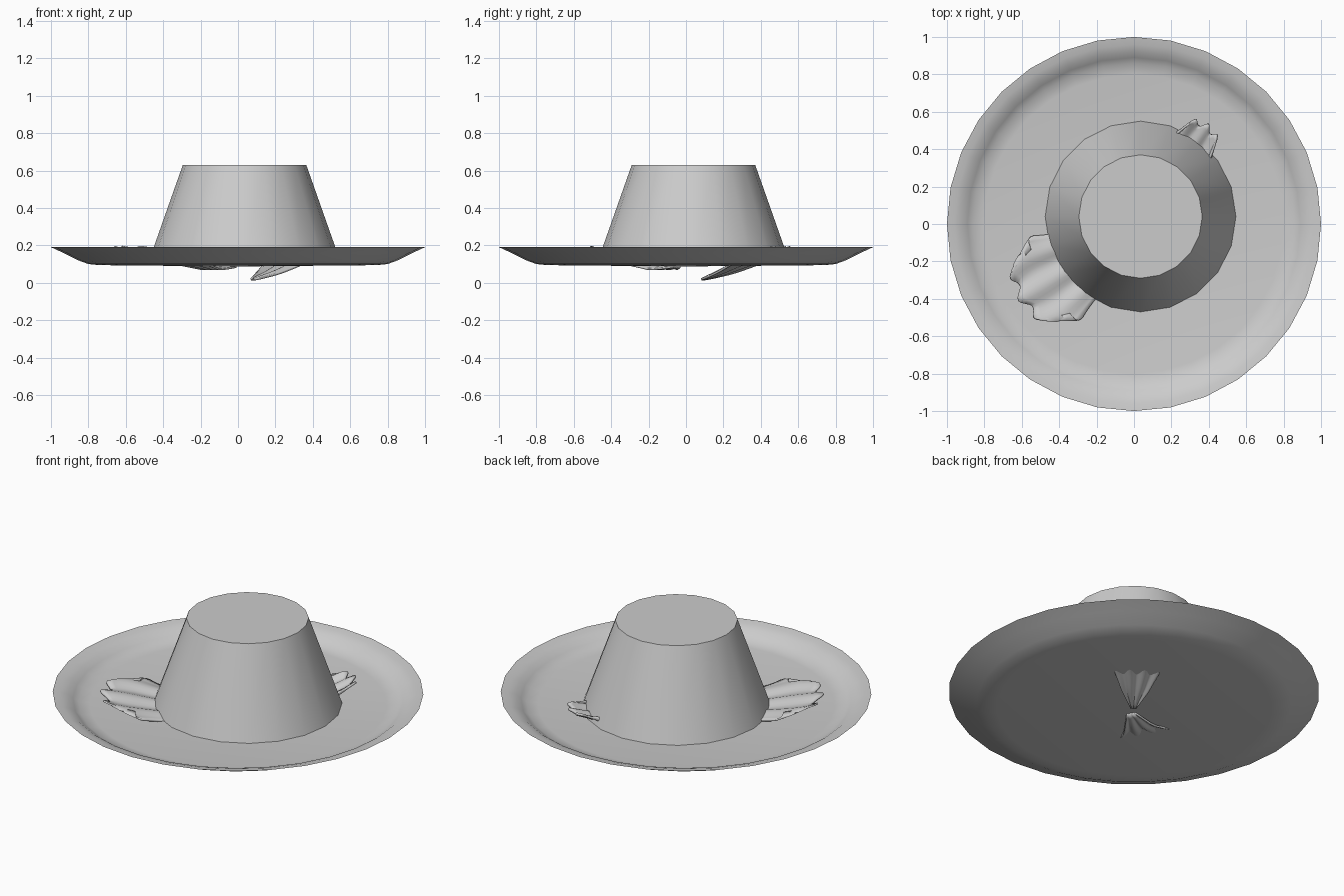
import bpy, bmesh, math
from mathutils import Vector

if "Cube" in bpy.data.objects:
    bpy.data.objects.remove(bpy.data.objects["Cube"])


def make_object(name, bm, angle=40):
    bmesh.ops.recalc_face_normals(bm, faces=bm.faces)
    mesh = bpy.data.meshes.new(name)
    bm.to_mesh(mesh)
    bm.free()
    ob = bpy.data.objects.new(name, mesh)
    bpy.context.collection.objects.link(ob)
    bpy.ops.object.select_all(action='DESELECT')
    ob.select_set(True)
    bpy.context.view_layer.objects.active = ob
    bpy.ops.object.shade_smooth_by_angle(angle=math.radians(angle))
    return ob


def lathe(name, profile, sides, centre=(0, 0), angle=40):
    bm = bmesh.new()
    verts = [bm.verts.new((r, 0, z)) for r, z in profile]
    edges = [bm.edges.new(p) for p in zip(verts, verts[1:])]
    bmesh.ops.spin(bm, geom=verts + edges, axis=(0, 0, 1), cent=(0, 0, 0),
                   steps=sides, angle=math.tau)
    bmesh.ops.remove_doubles(bm, verts=bm.verts, dist=1e-4)
    bmesh.ops.translate(bm, verts=bm.verts, vec=(*centre, 0))
    return make_object(name, bm, angle)


def interp(table, t):
    for (a, p), (b, q) in zip(table, table[1:]):
        if t <= b:
            return p + (q - p) * (t - a) / (b - a)
    return table[-1][1]


# Ruffled leaf: a fan-shaped grid with lengthwise pleats and a lobed end
def leaf(name, start, end, widths, heights, pleat, thickness):
    nu, nv = 18, 24
    a, b = Vector(start), Vector(end)
    side = Vector((-(b - a).y, (b - a).x)).normalized()
    bm = bmesh.new()
    grid = []
    for i in range(nu + 1):
        u = i / nu
        row = []
        for j in range(nv + 1):
            v = 2 * j / nv - 1
            reach = 1 - u * u * (0.22 * v ** 4 + 0.035 * (1 - math.cos(3 * math.pi * v)))
            p = a.lerp(b, u * reach) + side * (v * interp(widths, u) / 2)
            z = interp(heights, u) + pleat * u ** 0.5 * math.cos(3 * math.pi * v)
            row.append(bm.verts.new((p.x, p.y, z)))
        grid.append(row)
    for r0, r1 in zip(grid, grid[1:]):
        for j in range(nv):
            bm.faces.new((r0[j], r0[j + 1], r1[j + 1], r1[j]))
    ob = make_object(name, bm, 60)
    mod = ob.modifiers.new("thickness", 'SOLIDIFY')
    mod.thickness = thickness
    mod.offset = 0
    return ob


# Shallow plate with a raised rim
lathe("plate", [(0, 0.12), (0.80, 0.121), (0.86, 0.13), (0.89, 0.15), (0.92, 0.171),
                (0.96, 0.184), (1.0, 0.19), (0.93, 0.158), (0.85, 0.118),
                (0.80, 0.10), (0.74, 0.094), (0, 0.087)], 32)

# Moulded pudding, set slightly off centre
lathe("pudding", [(0, 0.115), (0.512, 0.115), (0.33, 0.63), (0, 0.63)], 20, (0.035, 0.04))

# Two garnish leaves tucked under the pudding
leaf("large_leaf", (-0.02, -0.05), (-0.62, -0.41),
     [(0, 0.05), (0.25, 0.20), (0.5, 0.40), (0.8, 0.52), (0.93, 0.50), (1, 0.40)],
     [(0, 0.085), (0.2, 0.076), (0.5, 0.125), (0.8, 0.16), (1, 0.18)], 0.013, 0.01)
leaf("small_leaf", (0.08, 0.09), (0.40, 0.535),
     [(0, 0.03), (0.25, 0.15), (0.5, 0.24), (0.85, 0.26), (1, 0.22)],
     [(0, 0.018), (0.25, 0.055), (0.5, 0.10), (0.8, 0.145), (1, 0.18)], 0.012, 0.012)
